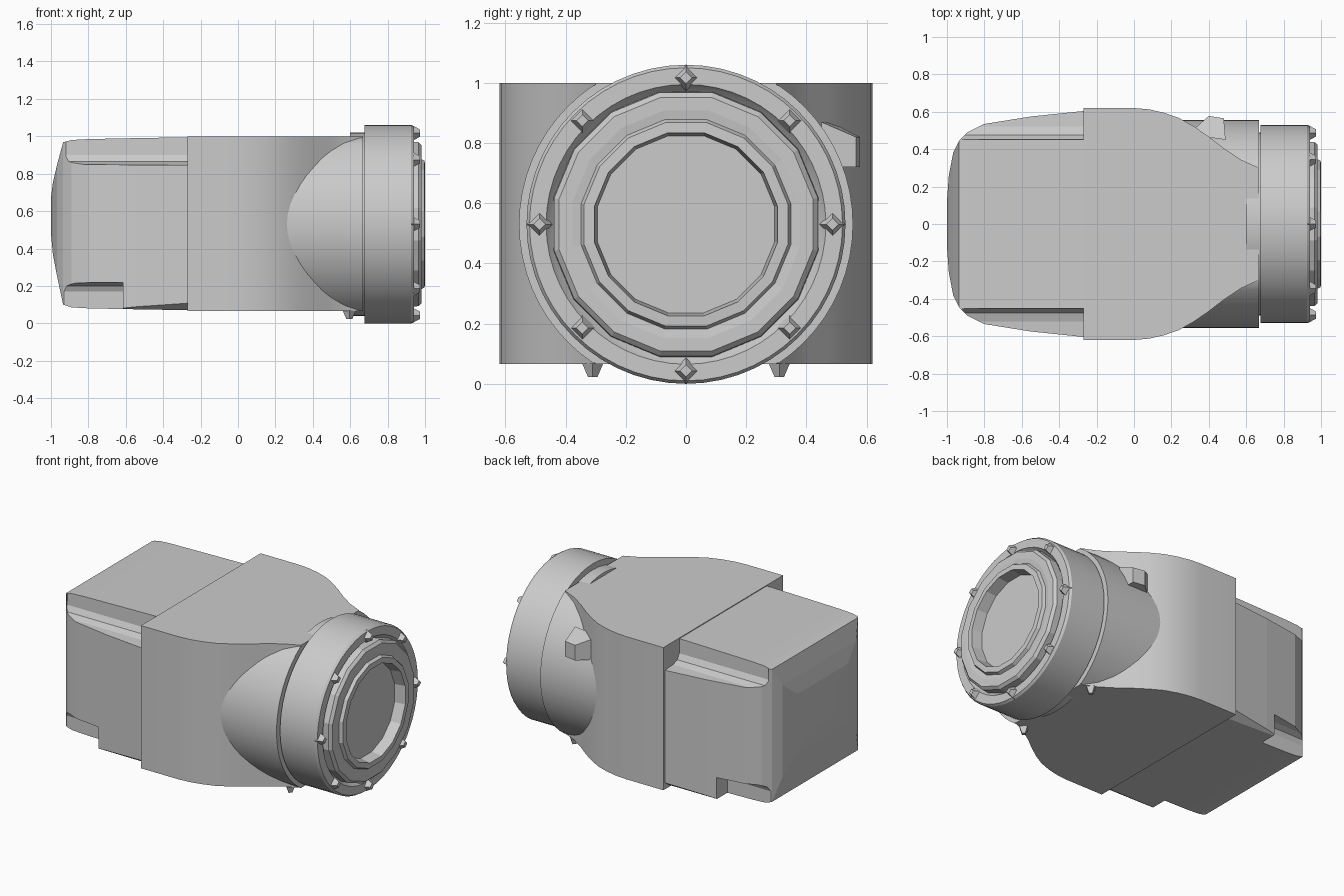
import bpy, bmesh
from math import sin, cos, pi, radians
from mathutils import Vector, Matrix

cube = bpy.data.objects.get("Cube")
if cube:
    bpy.data.objects.remove(cube, do_unlink=True)

grey = bpy.data.materials.new("plain grey")
grey.use_nodes = True
grey.diffuse_color = (0.6, 0.6, 0.6, 1)
grey.node_tree.nodes["Principled BSDF"].inputs["Base Color"].default_value = (0.6, 0.6, 0.6, 1)

AXIS_Z = 0.53  # height of the round front's axis


def finish(name, bm, smooth=None):
    bmesh.ops.remove_doubles(bm, verts=bm.verts, dist=0.0005)
    bmesh.ops.recalc_face_normals(bm, faces=bm.faces)
    mesh = bpy.data.meshes.new(name)
    bm.to_mesh(mesh)
    bm.free()
    mesh.materials.append(grey)
    obj = bpy.data.objects.new(name, mesh)
    bpy.context.collection.objects.link(obj)
    if smooth:
        bpy.ops.object.select_all(action='DESELECT')
        obj.select_set(True)
        bpy.context.view_layer.objects.active = obj
        bpy.ops.object.shade_smooth_by_angle(angle=radians(smooth))
    return obj


def loft(name, rings, smooth=None):
    """Skin a list of equal-length point loops and cap both ends."""
    bm = bmesh.new()
    loops = [[bm.verts.new(p) for p in ring] for ring in rings]
    n = len(loops[0])
    for a, b in zip(loops, loops[1:]):
        for i in range(n):
            j = (i + 1) % n
            bm.faces.new((a[i], a[j], b[j], b[i]))
    bm.faces.new(loops[0])
    bm.faces.new(loops[-1])
    return finish(name, bm, smooth)


def lathe(name, profile, sides, smooth=None, turn=0.0):
    """Turn (x, radius) pairs around the front axis."""
    rings = [[(x, r * cos(turn + 2 * pi * i / sides), AXIS_Z + r * sin(turn + 2 * pi * i / sides))
              for i in range(sides)] for x, r in profile]
    return loft(name, rings, smooth)


def cut(obj, cutter):
    mod = obj.modifiers.new("cut", 'BOOLEAN')
    mod.operation, mod.solver, mod.object = 'DIFFERENCE', 'EXACT', cutter
    graph = bpy.context.evaluated_depsgraph_get()
    obj.data = bpy.data.meshes.new_from_object(obj.evaluated_get(graph))
    obj.modifiers.clear()
    bpy.data.objects.remove(cutter, do_unlink=True)


def stud(name, location, direction, size, height):
    """Small four-sided pointed screw head."""
    bm = bmesh.new()
    bmesh.ops.create_cone(bm, cap_ends=True, segments=4, radius1=size, radius2=size * 0.45, depth=height)
    turn = Vector(direction).to_track_quat('Z', 'Y').to_matrix().to_4x4()
    bm.transform(Matrix.Translation(location) @ turn)
    return finish(name, bm)


# Middle housing: shoulder outline seen from above, extruded upward
side = [(-0.27, 0.62), (0, 0.62), (0.08, 0.613), (0.16, 0.595), (0.24, 0.567), (0.32, 0.522),
        (0.4, 0.467), (0.48, 0.405), (0.57, 0.345), (0.668, 0.3)]
outline = side + [(x, -y) for x, y in reversed(side)]
loft("middle_housing", [[(x, y, z) for x, y in outline] for z in (0.065, 1.0)], 30)

# Round neck, flattened where it meets the top and bottom of the housing
neck = [(0.555 * cos(2 * pi * i / 64), AXIS_Z + 0.555 * sin(2 * pi * i / 64)) for i in range(64)]
neck = [(y, min(max(z, 0.067), 0.998)) for y, z in neck]
loft("neck", [[(x, y, z) for y, z in neck] for x in (0.05, 0.668)], 30)

# Rear housing: tapered box with a rounded back
sections = [(-0.26, 0.605, 0.07, 0.995), (-0.55, 0.575, 0.075, 0.99), (-0.8, 0.535, 0.08, 0.985),
            (-0.89, 0.49, 0.085, 0.98), (-0.935, 0.445, 0.1, 0.968), (-0.967, 0.38, 0.25, 0.85),
            (-0.99, 0.26, 0.37, 0.75), (-1.0, 0.12, 0.48, 0.67)]
rear = loft("rear_housing", [[(x, -w, lo), (x, w, lo), (x, w, hi), (x, -w, hi)]
                             for x, w, lo, hi in sections])

# Long grooves on the top corners, steps and bevels on the bottom corners
groove = [(0.45, 1.1), (0.455, 0.9), (0.475, 0.865), (0.52, 0.85), (0.8, 0.835), (0.8, 1.1)]
step = [(0.45, 0.0), (0.45, 0.17), (0.465, 0.2), (0.5, 0.215), (0.8, 0.235), (0.8, 0.0)]
bevel = [(0.5, 0.0), (0.54, 0.065), (0.63, 0.125), (0.8, 0.125), (0.8, 0.0)]
for s in (-1, 1):
    for section, x0, x1 in ((groove, -0.92, -0.2), (step, -1.1, -0.615), (bevel, -0.63, -0.2)):
        cut(rear, loft("cutter", [[(x, s * y, z) for y, z in section] for x in (x0, x1)]))

# Front barrel ring with a narrow seam behind it
lathe("barrel_ring", [(0.6, 0.49), (0.676, 0.49), (0.676, 0.53), (0.925, 0.53), (0.94, 0.52),
                      (0.94, 0.465), (0.925, 0.455), (0.9, 0.43)], 56, 30)

# Faceted stepped bezel with a recessed flat lens
lathe("bezel", [(0.89, 0.45), (0.965, 0.447), (0.982, 0.43), (0.982, 0.385), (0.978, 0.355),
                (0.998, 0.345), (1.0, 0.31), (0.93, 0.3)], 16, turn=pi / 16)

# Screw heads around the ring
for i in range(8):
    a = i * pi / 4
    stud("ring_screw", (0.95, 0.487 * cos(a), AXIS_Z + 0.487 * sin(a)), (1, 0, 0), 0.044, 0.045)

# Screw heads under the housing
for s in (-1, 1):
    stud("bottom_screw", (0.595, s * 0.31, 0.045), (0, 0, -1), 0.035, 0.045)

# Wedge-shaped lug on the left side of the neck
loft("side_lug", [[(0.29, 0.48, z), (0.4, 0.578, z - t), (0.48, 0.565, z - t), (0.49, 0.45, z)]
                  for z, t in ((0.72, 0.0), (0.87, 0.05))])
